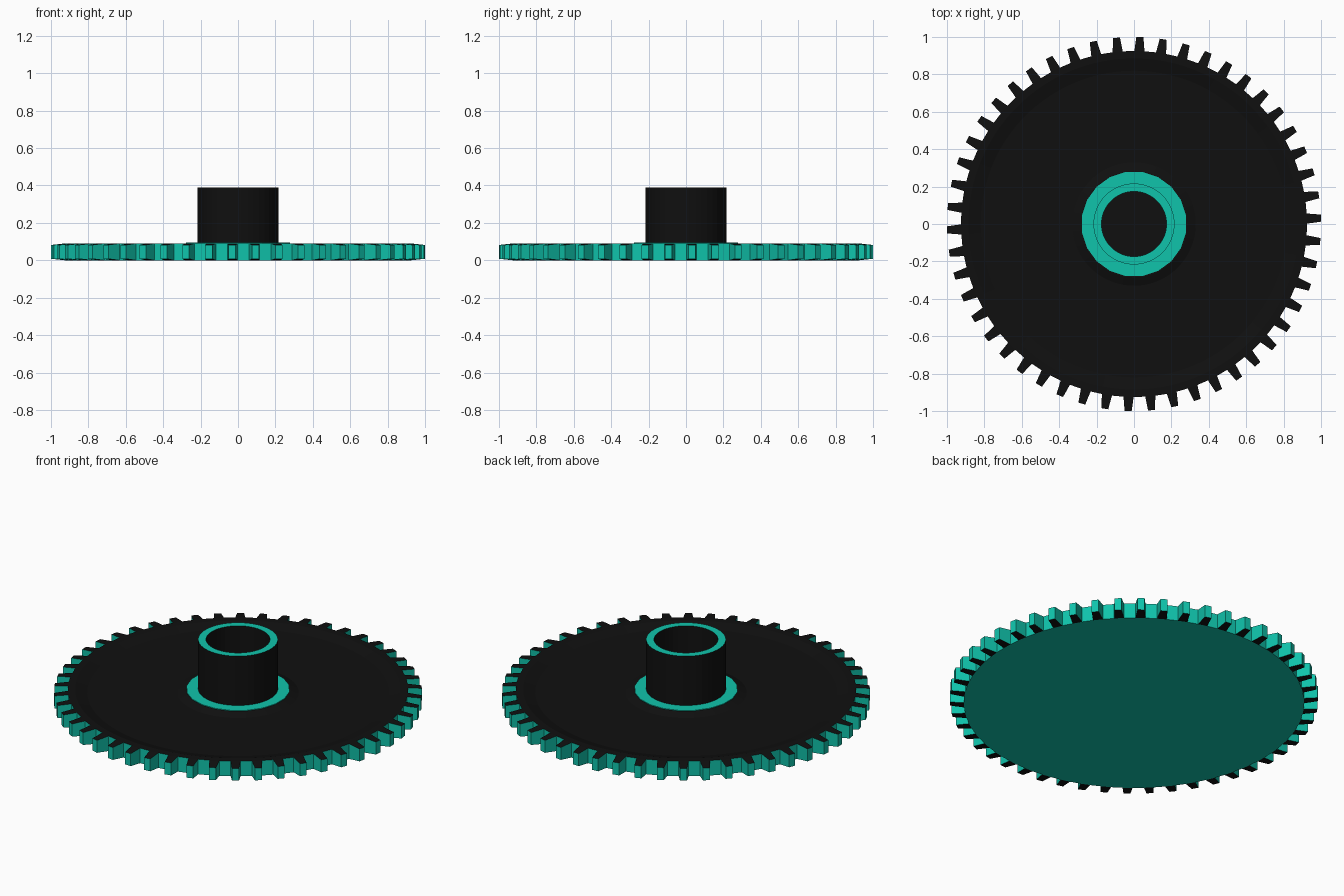
import bpy, bmesh
from math import sin, cos, pi, asin, tau

if "Cube" in bpy.data.objects:
    bpy.data.objects.remove(bpy.data.objects["Cube"])

TEETH = 50
ROOT, TIP, THICK = 0.925, 1.0, 0.09


def material(name, color):
    m = bpy.data.materials.new(name)
    m.diffuse_color = (*color, 1)
    m.use_nodes = True
    m.node_tree.nodes["Principled BSDF"].inputs["Base Color"].default_value = m.diffuse_color
    return m


BLACK = material("black", (0.005, 0.005, 0.005))
TEAL = material("teal", (0.005, 0.55, 0.41))


def polar(r, a, z):
    return (r * cos(a), r * sin(a), z)


def finish(bm, name):
    bmesh.ops.remove_doubles(bm, verts=bm.verts, dist=1e-5)
    bmesh.ops.recalc_face_normals(bm, faces=bm.faces)
    mesh = bpy.data.meshes.new(name)
    bm.to_mesh(mesh)
    bm.free()
    mesh.materials.append(BLACK)
    mesh.materials.append(TEAL)
    ob = bpy.data.objects.new(name, mesh)
    bpy.context.collection.objects.link(ob)
    return ob


def add_face(bm, points, mat):
    bm.faces.new([bm.verts.new(p) for p in points]).material_index = mat


def lathe(bm, profile, mats, angles, closed=False, skip=None):
    """Sweep (radius, z) points around z; mats gives one slot per band."""
    pts = profile + profile[:1] if closed else profile
    n = len(angles)
    for k, ((r0, z0), (r1, z1)) in enumerate(zip(pts, pts[1:])):
        # a band that reaches the axis becomes a single flat cap
        if r0 == 0 or r1 == 0:
            r, z = max((r0, z0), (r1, z1))
            add_face(bm, [polar(r, a, z) for a in angles], mats[k])
            continue
        for i in range(n):
            if skip and skip(k, i):
                continue
            a, b = angles[i], angles[(i + 1) % n]
            add_face(bm, [polar(r0, a, z0), polar(r0, b, z0),
                          polar(r1, b, z1), polar(r1, a, z1)], mats[k])


def even(n):
    return [tau * (i + 0.5) / n for i in range(n)]


# Gear wheel: dished disc, rim wall left open where a tooth joins
step = tau / TEETH
half_root, half_tip = asin(0.027 / ROOT), asin(0.019 / TIP)
centers = [step * (i + 0.25) for i in range(TEETH)]
angles = [c + s for c in centers for s in (-half_root, half_root)]
bm = bmesh.new()
lathe(bm, [(0, 0), (ROOT, 0), (ROOT, THICK), (0.885, THICK), (0.82, 0.072),
           (0.33, 0.072), (0.285, THICK), (0, THICK)],
      [1, 1, 0, 0, 0, 0, 0], angles,
      skip=lambda k, i: k == 1 and i % 2 == 0)

# Teeth: tapered in width and in height, teal walls and black faces
for c in centers:
    rl, rr = c - half_root, c + half_root
    tl, tr = c - half_tip, c + half_tip
    lo, hi = 0.008, THICK - 0.008
    bot = [polar(ROOT, rl, 0), polar(TIP, tl, lo), polar(TIP, tr, lo), polar(ROOT, rr, 0)]
    top = [polar(ROOT, rl, THICK), polar(TIP, tl, hi), polar(TIP, tr, hi), polar(ROOT, rr, THICK)]
    add_face(bm, bot, 0)
    add_face(bm, top, 0)
    for i in range(3):
        add_face(bm, [bot[i], bot[i + 1], top[i + 1], top[i]], 1)
finish(bm, "gear_wheel")

# Flange: teal ring around the foot of the hub
bm = bmesh.new()
lathe(bm, [(0.282, 0.08), (0.282, 0.094), (0.19, 0.094), (0.19, 0.08)],
      [1] * 4, even(20), closed=True)
finish(bm, "hub_flange")

# Hub: open tube with black walls and a teal top edge
bm = bmesh.new()
lathe(bm, [(0.217, 0.085), (0.217, 0.39), (0.174, 0.39), (0.174, 0.085)],
      [0, 1, 0, 0], even(40), closed=True)
finish(bm, "hub_tube")
